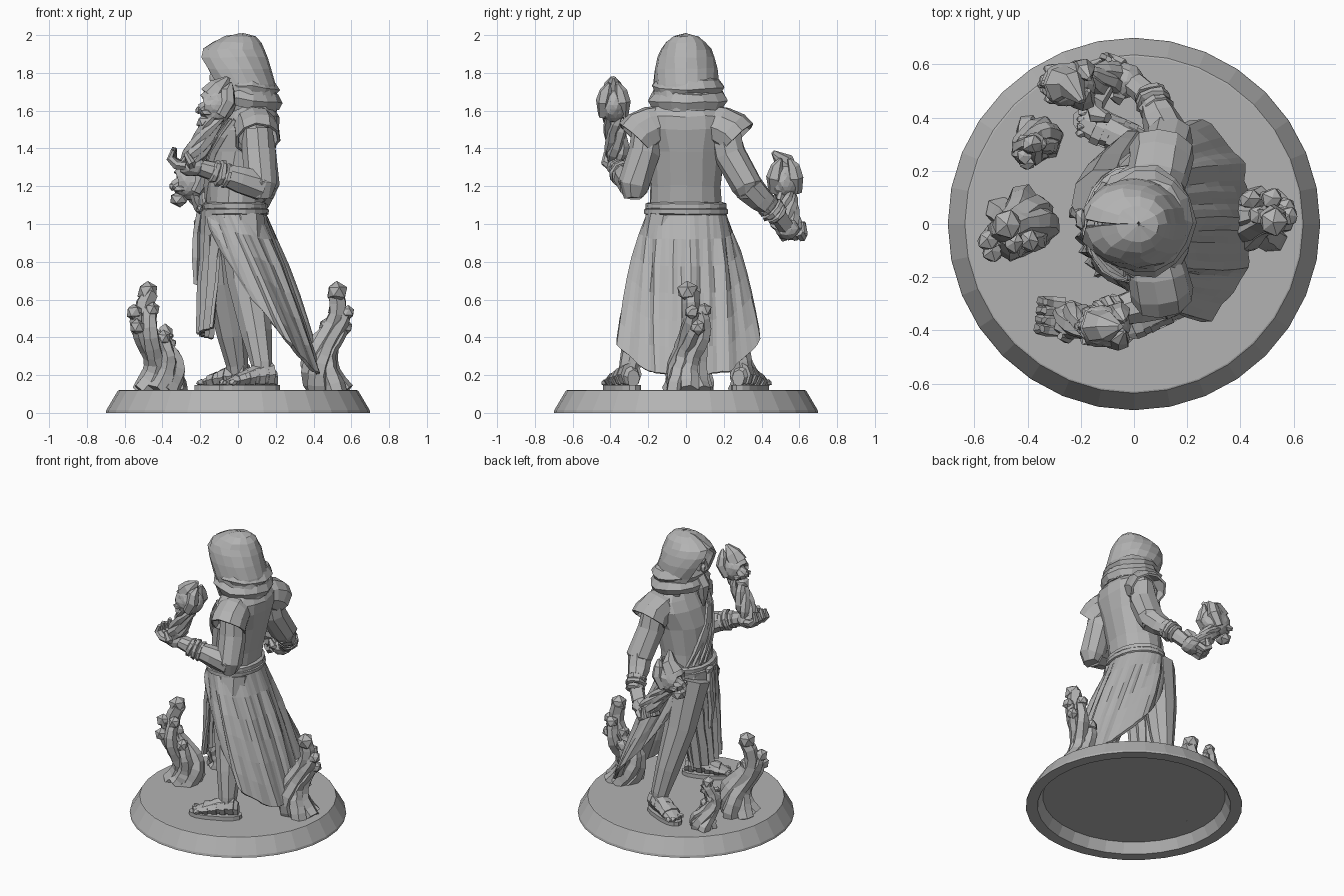
import bpy, bmesh, math, random
from mathutils import Vector as V, Matrix

if "Cube" in bpy.data.objects:
    bpy.data.objects.remove(bpy.data.objects["Cube"])

random.seed(4)
TAU = 2 * math.pi
stone = bpy.data.materials.new("grey_stone")
stone.diffuse_color = (0.45, 0.45, 0.45, 1)
stone.use_nodes = True
stone.node_tree.nodes["Principled BSDF"].inputs["Base Color"].default_value = stone.diffuse_color


def finish(name, bm, jitter=0.0, thick=0.0):
    for v in bm.verts:
        v.co += V([random.uniform(-jitter, jitter) for _ in range(3)])
    bmesh.ops.recalc_face_normals(bm, faces=bm.faces)
    me = bpy.data.meshes.new(name)
    bm.to_mesh(me)
    bm.free()
    ob = bpy.data.objects.new(name, me)
    bpy.context.collection.objects.link(ob)
    me.materials.append(stone)
    if thick:
        m = ob.modifiers.new("thickness", 'SOLIDIFY')
        m.thickness, m.offset = thick, 0
    return ob


def add_loft(bm, rings, closed=True, caps=True):
    rows = [[bm.verts.new(p) for p in r] for r in rings]
    n = len(rows[0])
    for a, b in zip(rows, rows[1:]):
        for i in range(n if closed else n - 1):
            j = (i + 1) % n
            bm.faces.new((a[i], a[j], b[j], b[i]))
    if caps:
        bm.faces.new(rows[0])
        bm.faces.new(rows[-1])


def loft(name, rings, closed=True, caps=True, jitter=0.0, thick=0.0):
    bm = bmesh.new()
    add_loft(bm, rings, closed, caps)
    return finish(name, bm, jitter, thick)


def ellipse(cx, cy, z, rx, ry, n=14):
    return [V((cx + rx * math.cos(i * TAU / n), cy + ry * math.sin(i * TAU / n), z)) for i in range(n)]


def add_tube(bm, pts, radii, n=7, caps=True):
    # round sections carried along a path without twisting
    pts = [V(p) for p in pts]
    side, rings = V((0.31, 0.9, 0.2)), []
    for i, p in enumerate(pts):
        t = (pts[min(i + 1, len(pts) - 1)] - pts[max(i - 1, 0)]).normalized()
        side = (side - t * side.dot(t)).normalized()
        up = t.cross(side)
        rings.append([p + radii[i] * (side * math.cos(k * TAU / n) + up * math.sin(k * TAU / n)) for k in range(n)])
    add_loft(bm, rings, True, caps)


def tube(name, pts, radii, n=7, jitter=0.004, caps=True, thick=0):
    bm = bmesh.new()
    add_tube(bm, pts, radii, n, caps)
    return finish(name, bm, jitter, thick)


def add_blob(bm, c, size, sub=1):
    m = Matrix.Translation(c) @ Matrix.Diagonal((*size, 1))
    return bmesh.ops.create_icosphere(bm, subdivisions=sub, radius=1, matrix=m)['verts']


def mix(keys, t):
    # piecewise linear lookup in (t, point) keys
    for (a, p), (b, q) in zip(keys, keys[1:]):
        if t <= b:
            return V(p).lerp(V(q), (t - a) / (b - a))
    return V(keys[-1][1])


# Round base, hollow underneath
loft("base", [ellipse(0, 0, z, r, r, 32) for r, z in
              ((.59, .07), (.625, 0), (.7, 0), (.697, .015), (.636, .118), (.63, .12))])

# Legs and sandals
for s, ax, word in ((-1, .12, "left"), (1, -.01, "right")):
    tube(word + "_leg", [(ax - .1, s * .09, 1.03), (ax - .07, s * .17, .7), (ax - .02, s * .25, .42),
                         (ax + .005, s * .295, .26), (ax + .01, s * .31, .17)], (.125, .105, .082, .058, .05), 9)
    d = V((-.9, s * .4, 0)).normalized()
    w = V((-d.y, d.x, 0))
    heel = V((ax + .05, s * .29, 0))

    def slice_(t, hw, z0, h):
        return [heel + d * t + w * hw * math.cos(k * TAU / 8) +
                V((0, 0, z0 + h / 2 + h / 2 * math.sin(k * TAU / 8))) for k in range(8)]
    loft(word + "_foot", [slice_(*q) for q in ((-.03, .035, .14, .09), (.02, .055, .14, .13), (.1, .058, .14, .11),
                                               (.19, .063, .14, .065), (.26, .05, .14, .03))], jitter=.003)
    out = [heel + d * (.12 + .175 * c * abs(c) ** -.3) + w * (.068 * math.sin(k * TAU / 14))
           for k in range(14) for c in (math.cos((k + .01) * TAU / 14),)]
    loft(word + "_sole", [[p + V((0, 0, z)) for p in out] for z in (.118, .147)])
    bm = bmesh.new()
    for t, hw, h in ((-.005, .06, .135), (.05, .064, .125), (.105, .066, .11), (.165, .069, .085)):
        add_loft(bm, [slice_(t, hw, .135, h), slice_(t + .035, hw, .135, h - .012)])
    for k in range(5):
        add_blob(bm, heel + d * (.262 - .008 * abs(k - 1)) + w * (k - 2) * .025 + V((0, 0, .16)), (.024, .016, .017))
    finish(word + "_straps_and_toes", bm, .003)

# Robe skirt: open in front, sweeping back to a low hem
hem = [(0, (.45, 0, .19)), (.4, (.40, .23, .22)), (.65, (.27, .395, .37)), (.85, (.06, .31, .62)), (1, (-.13, .17, .95))]
rows = []
for r in range(7):
    s, row = r / 6, []
    for c in range(49):
        t = c / 24 - 1
        f = t * 2.55
        top = V((-.02 + .155 * math.cos(f), .2 * math.sin(f), 1.06))
        low = mix(hem, abs(t))
        low.y *= 1 if t > 0 else -.93
        p = top.lerp(low, s)
        fold = (.009 * math.sin(c * 1.57) + .009 * math.sin(c * .8)) * min(1, 3 * s) * (1.2 - .6 * s)
        row.append(p + (fold + .014 * math.sin(s * math.pi)) * V((math.cos(f), math.sin(f), 0)))
    rows.append(row)
loft("robe_skirt", rows, False, False, .003, .018)

# Hanging front cloth
rows = []
for r in range(6):
    s, row = r / 5, []
    for c in range(15):
        u = c / 7 - 1
        top = V((-.02 - .165 * math.cos(u * 1.3), .2 * math.sin(u * 1.3), 1.07))
        low = V((-.12 - .085 * math.cos(u * 1.4), -.03 + .165 * u, .42 - .03 * u))
        row.append(top.lerp(low, s) + V(((.016 if c % 2 else -.01) * min(1, 2 * s), 0, 0)))
    rows.append(row)
loft("front_cloth", rows, False, False, .004, .018)

# Torso, belt and crossed robe folds
body = ((1.03, -.02, .15, .195), (1.2, -.005, .16, .19), (1.38, .025, .175, .205), (1.5, .055, .165, .25),
        (1.57, .07, .145, .235), (1.63, .07, .11, .17), (1.7, .05, .08, .09))
loft("torso", [ellipse(cx, 0, z, rx, ry) for z, cx, rx, ry in body], jitter=.005)
for z, g in ((1.065, .018), (1.095, .012)):
    loft("belt", [ellipse(-.015, 0, z + h, .155 + g + e, .2 + g + e, 20) for h, e in
                  ((-.02, -.012), (-.012, .004), (.012, .004), (.02, -.012))], jitter=.002)
bm = bmesh.new()
add_blob(bm, (-.2, .02, 1.08), (.025, .045, .03))
add_tube(bm, [(-.2, .03, 1.07), (-.22, .05, .95), (-.225, .04, .82), (-.225, .05, .68)], (.02, .02, .022, .012), 5)
finish("belt_knot", bm, .003)
for k in range(4):
    pts = []
    for i in range(6):
        t = i / 5
        z = 1.55 - t * .43
        cx, rx, ry = mix([(b[0], b[1:]) for b in body], z)
        a = -1.0 + .12 * k + t * (1.15 + .12 * k)
        pts.append((cx - rx * math.cos(a), ry * math.sin(a), z))
    tube("robe_fold", pts, (.012, .022, .02, .022, .018, .01), 5)

# Cap sleeves
for s in (-1, 1):
    tube("cap_sleeve", [(.08, s * .1, 1.54), (.09, s * .18, 1.515), (.1, s * .235, 1.485), (.105, s * .268, 1.45)],
         (.085, .108, .114, .116), 10, .005, False, .014)

# Hood: open arcs stacked upward, wrapped by a cowl
rows = []
for z, cx, rx, ry, gap in ((1.6, .05, .15, .15, .95), (1.67, .04, .165, .165, .9), (1.74, .015, .175, .165, .8),
                           (1.82, -.01, .175, .16, .62), (1.88, -.025, .175, .142, .42), (1.92, -.022, .158, .125, .12),
                           (1.955, -.005, .122, .102, .02), (1.985, .01, .075, .065, .01), (1.999, .018, .004, .004, 0)):
    rows.append([V((cx - rx * math.cos(a), ry * math.sin(a), z))
                 for a in (gap + i * (TAU - 2 * gap) / 14 for i in range(15))])
loft("hood", rows, False, False, .004, .018)
for z0, g in ((1.655, .008), (1.725, -.008)):
    rings = []
    for dr, h in ((-.05, -.03), (.0, -.042), (.022, 0), (-.006, .04), (-.05, .05)):
        ring = ellipse(.04, .01, 0, .165 + g + dr, .18 + g + dr, 14)
        for p in ring:
            p.z = z0 + h - .1 * (p.x - .1)
        rings.append(ring)
    loft("hood_cowl", rings, True, False, .007)

# Head in the hood, with nose, brow and beard
bm = bmesh.new()
add_blob(bm, (-.03, 0, 1.78), (.1, .09, .125), 2)
add_blob(bm, (-.135, 0, 1.775), (.022, .018, .035))
add_blob(bm, (-.11, 0, 1.82), (.03, .065, .016))
add_tube(bm, [(-.09, 0, 1.72), (-.13, 0, 1.65), (-.135, 0, 1.57), (-.14, 0, 1.51)], (.05, .05, .032, .008), 7)
finish("head", bm, .004)

# Arms, bracelets and hands; each row runs shoulder, upper arm, elbow, wrist, hand, pointing direction
arms = (("left", (.1, -.2, 1.5), (.11, -.22, 1.38), (.125, -.275, 1.2), (-.1, -.34, 1.27), (-.2, -.36, 1.3), (-1, .12, .12)),
        ("right", (.1, .2, 1.5), (.11, .23, 1.37), (.135, .325, 1.2), (.07, .465, 1.07), (.0, .525, .99), (-.7, .3, -.4)))
for word, sh, mid, el, wr, ha, point in arms:
    tube(word + "_upper_arm", [sh, mid, el, V(el) + V((.0, 0, -.06))], (.085, .088, .086, .05), 9, .006)
    tube(word + "_forearm", [el, V(el).lerp(V(wr), .5), wr, ha], (.082, .07, .052, .045), 8, .005)
    d, bm = (V(wr) - V(el)).normalized(), bmesh.new()
    for k, r in enumerate((.066, .07, .062)):
        c = V(wr) + d * (k - 1.2) * .034
        add_tube(bm, [c - d * .017, c - d * .009, c + d * .009, c + d * .017], (r - .014, r, r, r - .014), 10)
    finish(word + "_bracelets", bm, .005)
    f, bm = V(point).normalized(), bmesh.new()
    across = f.cross(V((0, 0, 1))).normalized()
    palm = V(ha) + f * .04
    add_blob(bm, palm, (.072, .066, .055), 2)
    for k in range(4):
        b = palm + across * (k - 1.5) * .034 + f * .03
        add_tube(bm, [b, b + f * .05, b + f * .085 + V((0, 0, .03)), b + f * .07 + V((0, 0, .075 + .012 * (k % 2)))],
                 (.026, .026, .023, .013), 6)
    add_tube(bm, [palm - across * .04, palm - across * .075 + V((0, 0, .02)), palm - across * .07 + f * .03 + V((0, 0, .07))],
             (.027, .024, .014), 6)
    finish(word + "_hand", bm, .004)


def skull(name, c, s, lean):
    # skull facing -x with sunken eyes, jaw and a crest of fire
    c, bm = V(c), bmesh.new()
    for v in add_blob(bm, c, (.095 * s, .075 * s, .09 * s), 3):
        for e in (-1, 1):
            eye = c + V((-.085, e * .032, .005)) * s
            if (v.co - eye).length < .03 * s:
                v.co.x += .032 * s
    add_blob(bm, c + V((-.055, 0, -.085)) * s, (.05 * s, .048 * s, .04 * s), 1)
    add_blob(bm, c + V((-.09, 0, -.025)) * s, (.014 * s, .013 * s, .022 * s), 1)
    for e in (-1, 1):
        add_blob(bm, c + V((-.05, e * .05, -.035)) * s, (.035 * s, .022 * s, .02 * s), 1)
        add_tube(bm, [c + V((.02, e * .05, -.05)) * s, c + V((.06, e * .05, .02)) * s, c + V((.06, e * .04, .07)) * s,
                      c + V((.075, e * .02, .11)) * s], [q * s for q in (.03, .04, .032, .008)], 6)
    add_tube(bm, [c + V((-.02, 0, .04)) * s, c + V((.015, 0, .09)) * s, c + V(lean) * s], [.066 * s, .052 * s, .012], 7)
    finish(name, bm, .004)


skull("left_skull", (-.115, -.385, 1.63), 1.05, (.06, 0, .14))
skull("right_skull", (-.25, .525, 1.225), 1.1, (.05, -.06, .14))


def wisps(name, a, b, n, r, tip):
    # twisting strands of fire between a hand and its skull
    bm = bmesh.new()
    for k in range(n):
        pts = []
        for i in range(7):
            t, g = i / 6, k * TAU / n + i * .55
            rad = r * (1 - .35 * math.sin(t * math.pi))
            pts.append(V(a).lerp(V(b), t) + V((rad * math.cos(g), rad * math.sin(g), 0)))
        add_tube(bm, pts, [.018, .034, .036, .033, .03, .026, tip], 6)
    finish(name, bm, .004)


wisps("left_hand_fire", (-.25, -.355, 1.33), (-.12, -.385, 1.57), 5, .048, .014)
wisps("right_hand_fire", (-.07, .55, .96), (-.23, .525, 1.17), 5, .048, .014)
bm = bmesh.new()
add_tube(bm, [(-.1, .52, 1.03), (-.15, .45, 1.07), (-.14, .41, 1.13), (-.1, .4, 1.17)], (.03, .04, .035, .02), 6)
finish("right_hand_ember", bm, .005)


def flame(name, x, y, h, r, turn):
    # ground fire: one tall coil with a curled tip, hugged by shorter tongues
    bm = bmesh.new()
    for k, part in enumerate((.93, .74, .6, .76, .5, .62)):
        pts, radii = [], []
        for i in range(10):
            t = i / 9
            u = t * part
            g = turn + k * TAU / 6 + 2.6 * u
            rad = r * (.58 - .48 * u + .13 * math.sin(u * 9 + k)) * (1 if k else .75)
            sway = .32 * r * math.sin(u * 6.5 + turn)
            pts.append((x + rad * math.cos(g) + sway, y + rad * math.sin(g) + .6 * sway, .11 + u * h))
            radii.append(r * ((.42 - .08 * t) if k == 0 else (.42 - .16 * t)))
        add_tube(bm, pts, radii, 6)
        q = r * (.43 if k == 0 else .31)
        add_blob(bm, V(pts[-1]) + V((math.cos(g), math.sin(g), .1)) * r * .12, (q, q, q), 1)
    finish(name, bm, .005)


flame("front_flame", -.445, -.02, .57, .14, 0.4)
flame("back_flame", .48, .03, .57, .135, 2.9)
flame("small_flame", -.38, .3, .34, .1, 1.2)
